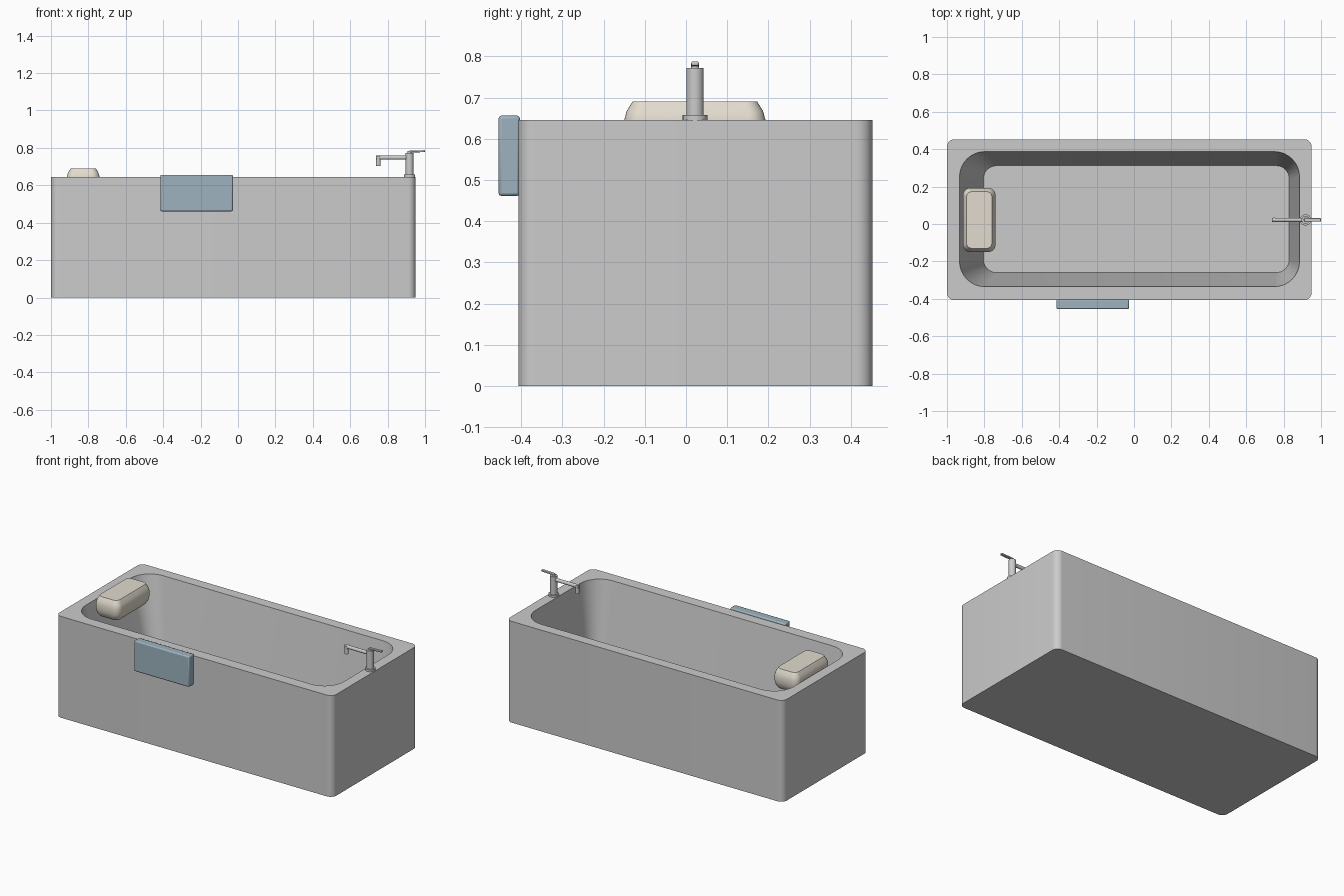
import bpy, bmesh
from math import pi, cos, sin, radians
from mathutils import Vector

if "Cube" in bpy.data.objects:
    bpy.data.objects.remove(bpy.data.objects["Cube"])


def ring(x0, x1, y0, y1, z, r, seg=8):
    """Rounded rectangle as a list of points."""
    pts = []
    corners = [(x1 - r, y1 - r), (x0 + r, y1 - r), (x0 + r, y0 + r), (x1 - r, y0 + r)]
    for k, (cx, cy) in enumerate(corners):
        for i in range(seg + 1):
            a = pi / 2 * (k + i / seg)
            pts.append((cx + r * cos(a), cy + r * sin(a), z))
    return pts


def loft(name, rings, angle=30):
    """Skin a stack of rings and cap both ends."""
    bm = bmesh.new()
    loops = [[bm.verts.new(p) for p in pts] for pts in rings]
    n = len(loops[0])
    for a, b in zip(loops, loops[1:]):
        for i in range(n):
            j = (i + 1) % n
            bm.faces.new((a[i], a[j], b[j], b[i]))
    bm.faces.new(loops[0][::-1])
    bm.faces.new(loops[-1])
    bmesh.ops.recalc_face_normals(bm, faces=bm.faces)
    me = bpy.data.meshes.new(name)
    bm.to_mesh(me)
    bm.free()
    ob = bpy.data.objects.new(name, me)
    bpy.context.collection.objects.link(ob)
    smooth(ob, angle)
    return ob


def smooth(ob, angle=30):
    bpy.ops.object.select_all(action='DESELECT')
    ob.select_set(True)
    bpy.context.view_layer.objects.active = ob
    bpy.ops.object.shade_smooth_by_angle(angle=radians(angle))


def rod(name, p, q, r):
    """Cylinder between two points."""
    p, q = Vector(p), Vector(q)
    d = q - p
    bpy.ops.mesh.primitive_cylinder_add(vertices=24, radius=r, depth=d.length, location=(p + q) / 2)
    ob = bpy.context.object
    ob.name = name
    ob.rotation_euler = d.to_track_quat('Z', 'Y').to_euler()
    smooth(ob)
    return ob


def box(name, lo, hi, bevel, seg=2, tilt=0):
    lo, hi = Vector(lo), Vector(hi)
    bpy.ops.mesh.primitive_cube_add(size=1, location=(lo + hi) / 2)
    ob = bpy.context.object
    ob.name = name
    ob.scale = hi - lo
    bpy.ops.object.transform_apply(location=False, rotation=False, scale=True)
    ob.rotation_euler.y = tilt
    mod = ob.modifiers.new("Bevel", 'BEVEL')
    mod.width, mod.segments = bevel, seg
    smooth(ob)
    return ob


def colour(ob, rgb):
    mat = bpy.data.materials.new(ob.name + "_colour")
    mat.diffuse_color = (*rgb, 1)
    mat.use_nodes = True
    mat.node_tree.nodes["Principled BSDF"].inputs["Base Color"].default_value = mat.diffuse_color
    ob.data.materials.append(mat)


RIM = 0.645

# Tub: outer shell, flat rim, sloping basin (gentler slope at the head end)
loft("tub", [
    ring(-1.0, 0.95, -0.407, 0.453, 0, 0.04),
    ring(-1.0, 0.95, -0.407, 0.453, RIM, 0.04),
    ring(-0.933, 0.885, -0.335, 0.387, RIM, 0.135),
    ring(-0.805, 0.83, -0.26, 0.312, 0.11, 0.07),
])

# Head pillow, resting partly below the rim
px0, px1, py0, py1 = -0.915, -0.74, -0.15, 0.193
pillow = loft("head_pillow", [
    ring(px0 + i, px1 - i, py0 + i, py1 - i, z, 0.04 - i * 0.6)
    for i, z in [(0.02, 0.565), (0.006, 0.585), (0, 0.61), (0, 0.645), (0.006, 0.667), (0.02, 0.69)]
], 35)
colour(pillow, (0.76, 0.71, 0.62))

# Panel hung on the front side
panel = box("side_panel", (-0.415, -0.455, 0.461), (-0.027, -0.403, 0.656), 0.007)
colour(panel, (0.34, 0.45, 0.52))

# Tap: flange, column, spout with nozzle, lever
tx, ty = 0.917, 0.022
rod("tap_flange", (tx, ty, RIM - 0.003), (tx, ty, 0.657), 0.03)
rod("tap_column", (tx, ty, RIM), (tx, ty, 0.772), 0.021)
rod("tap_spout", (tx, ty, 0.748), (0.738, ty, 0.748), 0.011)
rod("tap_nozzle", (0.75, ty, 0.756), (0.75, ty, 0.703), 0.012)
rod("tap_neck", (tx, ty, 0.77), (tx, ty, 0.782), 0.01)
box("tap_lever", (0.91, ty - 0.009, 0.776), (1.0, ty + 0.009, 0.786), 0.003, 2, radians(-2))
